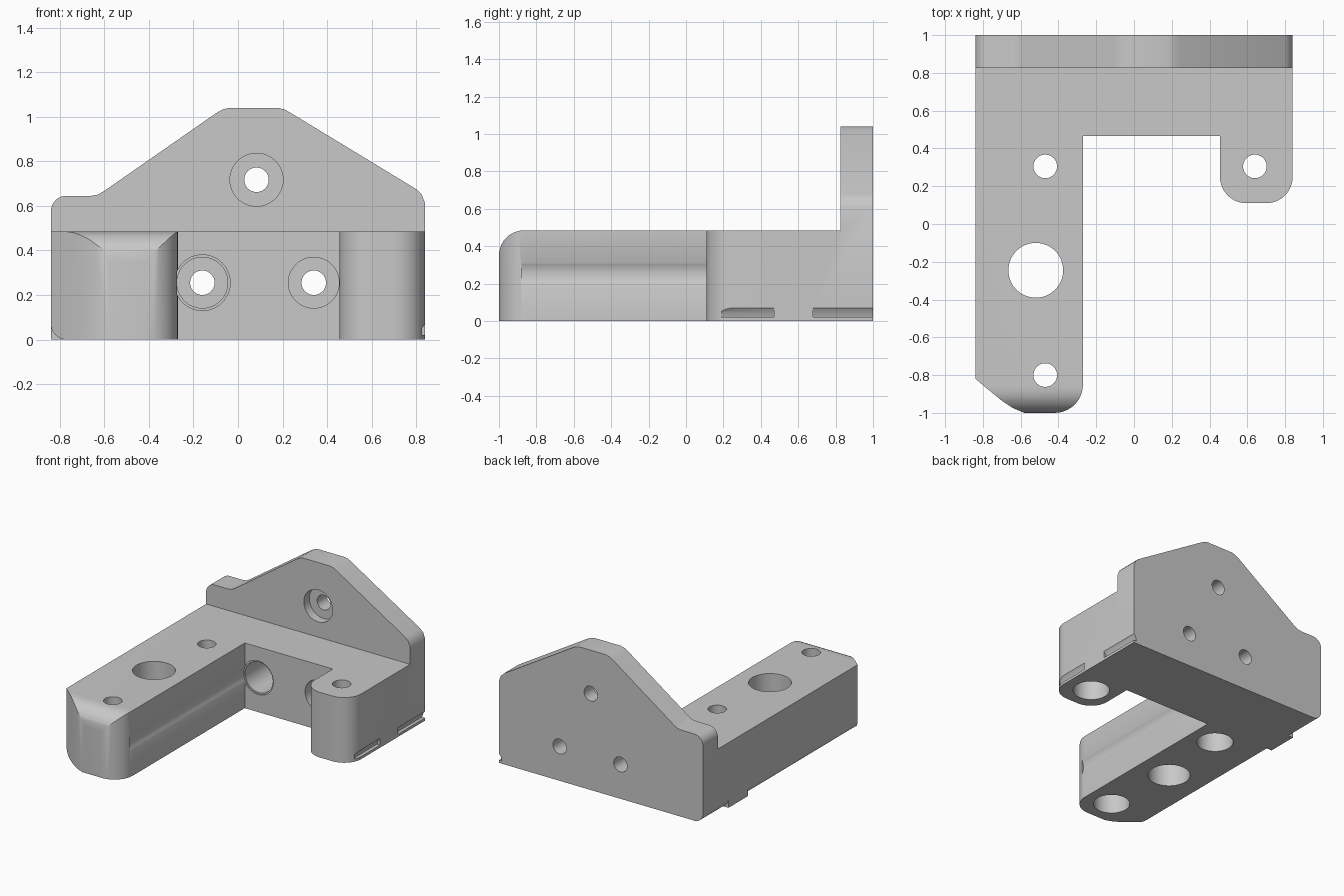
import bpy, bmesh
from math import cos, sin, radians

if "Cube" in bpy.data.objects:
    bpy.data.objects.remove(bpy.data.objects["Cube"], do_unlink=True)

grey = bpy.data.materials.new("plain grey")
grey.use_nodes = True
COLOUR = (0.58, 0.58, 0.58, 1)
grey.diffuse_color = COLOUR
grey.node_tree.nodes["Principled BSDF"].inputs["Base Color"].default_value = COLOUR


def arc(cx, cy, r, start, end, steps=10):
    angles = [radians(start + (end - start) * i / steps) for i in range(steps + 1)]
    return [(cx + r * cos(a), cy + r * sin(a)) for a in angles]


def prism(name, points, axis, low, high):
    """Extrude a flat outline along an axis."""
    place = {"x": lambda a, b, h: (h, a, b),
             "y": lambda a, b, h: (a, h, b),
             "z": lambda a, b, h: (a, b, h)}[axis]
    bm = bmesh.new()
    rings = [[bm.verts.new(place(a, b, h)) for a, b in points] for h in (low, high)]
    for ring in rings:
        bm.faces.new(ring)
    n = len(points)
    for i in range(n):
        j = (i + 1) % n
        bm.faces.new((rings[0][i], rings[0][j], rings[1][j], rings[1][i]))
    bmesh.ops.recalc_face_normals(bm, faces=bm.faces)
    mesh = bpy.data.meshes.new(name)
    bm.to_mesh(mesh)
    bm.free()
    mesh.materials.append(grey)
    obj = bpy.data.objects.new(name, mesh)
    bpy.context.collection.objects.link(obj)
    return obj


def rod(name, centre, radius, axis, low, high):
    return prism(name, arc(*centre, radius, 0, 352.5, 47), axis, low, high)


def combine(target, tool, operation):
    """Apply a boolean and discard the tool."""
    mod = target.modifiers.new(operation, "BOOLEAN")
    mod.operation, mod.solver, mod.object = operation, "EXACT", tool
    bpy.context.view_layer.update()
    result = bpy.data.meshes.new_from_object(
        target.evaluated_get(bpy.context.evaluated_depsgraph_get()))
    target.modifiers.clear()
    target.data = result
    bpy.data.objects.remove(tool, do_unlink=True)


# Plan outline: long arm, cross bar and short rounded leg
plan = [(-0.85, 1), (-0.85, -0.81), (-0.78, -0.87), (-0.7, -0.935),
        (-0.64, -0.975), (-0.58, -1)]
plan += arc(-0.42, -0.85, 0.15, -90, 0)
plan += [(-0.27, 0.465), (0.455, 0.465)]
plan += arc(0.595, 0.25, 0.14, 180, 270) + arc(0.7, 0.25, 0.14, 270, 360)
plan += [(0.86, 0.27), (0.86, 1)]
bracket = prism("mounting_bracket", plan, "z", -0.1, 1.2)

# Side outline: low block with rounded nose, tall plate at the back
side = [(-1.05, -0.1), (-1.05, 0.35)]
side += arc(-0.865, 0.35, 0.135, 180, 90)
side += [(0.825, 0.485), (0.825, 1.15), (1.1, 1.15), (1.1, -0.1)]
combine(bracket, prism("side_shape", side, "x", -1, 1), "INTERSECT")

# Front outline: sloped plate shoulders and rounded lower corner
front = arc(-0.77, 0.07, 0.07, 270, 180)
front += arc(-0.77, 0.575, 0.07, 180, 90)
front += [(-0.66, 0.645), (-0.63, 0.65), (-0.6, 0.667), (-0.1, 1.015),
          (-0.07, 1.032), (-0.04, 1.04), (0.18, 1.04), (0.21, 1.032)]
front += [(0.24, 1.015), (0.8, 0.675), (0.825, 0.65), (0.84, 0.61), (0.84, 0)]
combine(bracket, prism("front_shape", front, "y", -1.2, 1.2), "INTERSECT")

# Square foot on the rounded lower edge
foot = [(-0.84, 0), (-0.7, 0), (-0.7, 0.09), (-0.84, 0.09)]
combine(bracket, prism("foot", foot, "y", 0.47, 0.7), "UNION")

# Undercuts above a thin lip
undercut = [(0.87, 0.075), (0.84, 0.07), (0.825, 0.05), (0.815, 0.02), (0.87, 0.02)]
for low, high in ((0.19, 0.47), (0.68, 1.1)):
    combine(bracket, prism("undercut", undercut, "y", low, high), "DIFFERENCE")

# Upright bolt holes, counterbored from below
for centre in ((-0.47, 0.305), (-0.47, -0.8), (0.64, 0.305)):
    combine(bracket, rod("bolt_hole", centre, 0.0625, "z", -0.1, 0.7), "DIFFERENCE")
    combine(bracket, rod("bolt_seat", centre, 0.125, "z", -0.1, 0.28), "DIFFERENCE")
combine(bracket, rod("large_hole", (-0.52, -0.245), 0.145, "z", -0.1, 0.7), "DIFFERENCE")

# Level bolt holes, counterbored from the front
for centre, low, high in (((-0.16, 0.255), 0.4, 0.82), ((0.34, 0.255), 0.4, 0.82),
                          ((0.083, 0.717), 0.7, 0.89)):
    radius = 0.119 if centre[1] > 0.5 else 0.114
    combine(bracket, rod("bolt_hole", centre, 0.055, "y", 0.3, 1.1), "DIFFERENCE")
    combine(bracket, rod("bolt_seat", centre, radius, "y", low, high), "DIFFERENCE")

# Tool clearance groove along the long arm
combine(bracket, rod("groove", (-0.16, 0.255), 0.125, "y", -0.88, 0.475), "DIFFERENCE")

bpy.ops.object.select_all(action="DESELECT")
bracket.select_set(True)
bpy.context.view_layer.objects.active = bracket
bpy.ops.object.shade_smooth_by_angle(angle=radians(30))
